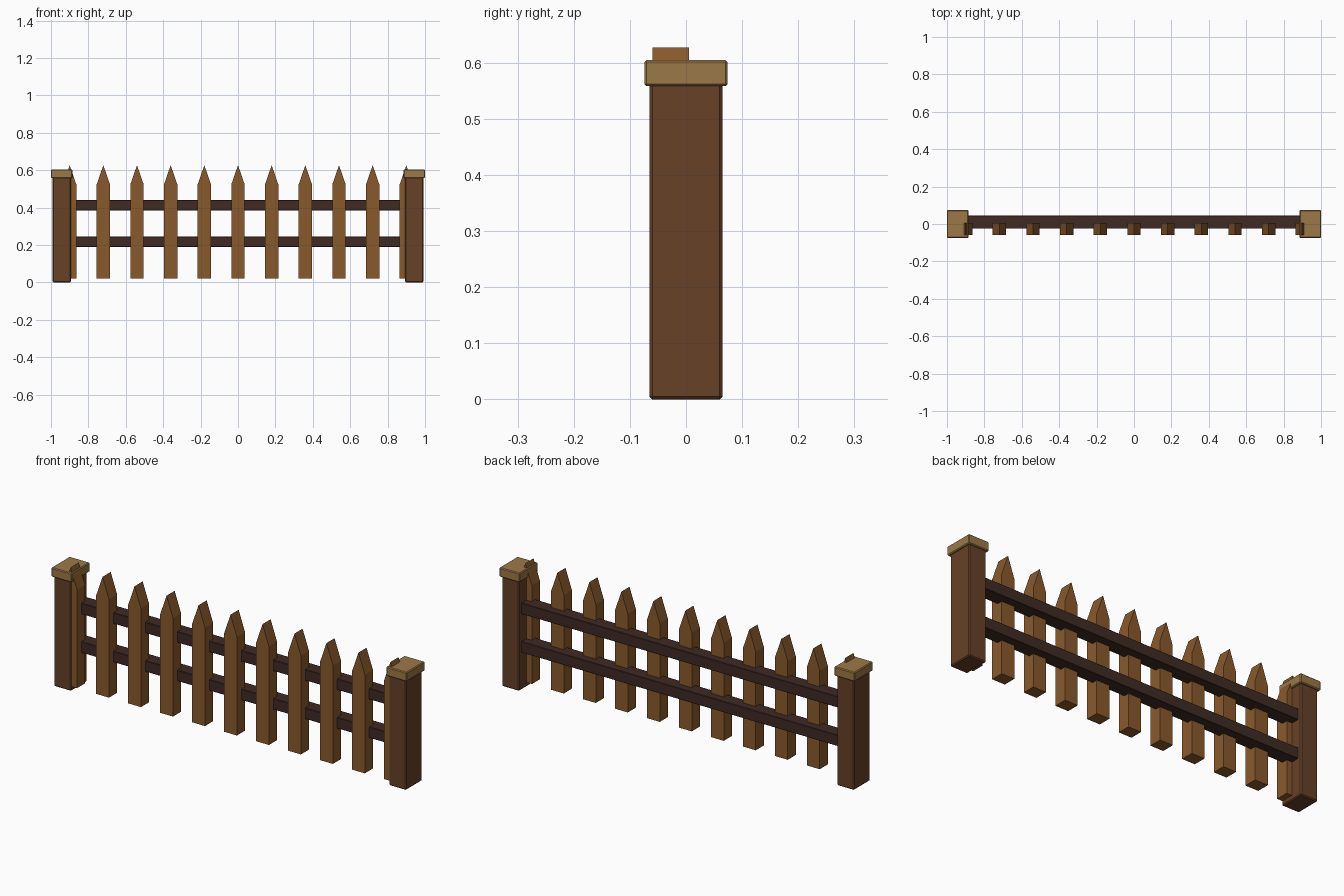
import bpy, bmesh

if "Cube" in bpy.data.objects:
    bpy.data.objects.remove(bpy.data.objects["Cube"])

def material(name, rgb):
    m = bpy.data.materials.new(name)
    m.diffuse_color = (*rgb, 1)
    m.use_nodes = True
    m.node_tree.nodes["Principled BSDF"].inputs["Base Color"].default_value = m.diffuse_color
    return m

POST = material("post_brown", (0.135, 0.053, 0.02))
CAP = material("cap_tan", (0.33, 0.19, 0.062))
PICKET = material("picket_wood", (0.25, 0.102, 0.024))
RAIL = material("rail_dark", (0.05, 0.023, 0.017))

def prism(name, profile, y0, y1, mat, bevel=0):
    """Extrude an xz profile from y0 to y1."""
    bm = bmesh.new()
    face = bm.faces.new([bm.verts.new((x, y0, z)) for x, z in profile])
    ext = bmesh.ops.extrude_face_region(bm, geom=[face])
    moved = [v for v in ext["geom"] if isinstance(v, bmesh.types.BMVert)]
    bmesh.ops.translate(bm, verts=moved, vec=(0, y1 - y0, 0))
    bmesh.ops.recalc_face_normals(bm, faces=bm.faces)
    mesh = bpy.data.meshes.new(name)
    bm.to_mesh(mesh)
    bm.free()
    obj = bpy.data.objects.new(name, mesh)
    bpy.context.collection.objects.link(obj)
    mesh.materials.append(mat)
    if bevel:
        b = obj.modifiers.new("bevel", 'BEVEL')
        b.width, b.segments = bevel, 1
    return obj

def box(name, x0, x1, y0, y1, z0, z1, mat, bevel=0):
    return prism(name, [(x0, z0), (x1, z0), (x1, z1), (x0, z1)], y0, y1, mat, bevel)

# End posts with caps
for side, cx in (("left", -0.9425), ("right", 0.9425)):
    box(f"{side}_post", cx - 0.0485, cx + 0.0485, -0.065, 0.065, 0, 0.565, POST, 0.005)
    box(f"{side}_post_cap", cx - 0.0575, cx + 0.0575, -0.074, 0.074, 0.558, 0.605, CAP, 0.004)

# Horizontal rails running between the posts
for name, z in (("lower_rail", 0.217), ("upper_rail", 0.413)):
    box(name, -0.91, 0.91, -0.025, 0.045, z - 0.028, z + 0.028, RAIL, 0.002)

# Pointed pickets on the front of the rails
for i in range(11):
    x, w = -0.9 + 0.18 * i, 0.036
    prism(f"picket_{i + 1}", [(x - w, 0.022), (x + w, 0.022), (x + w, 0.523),
                              (x, 0.627), (x - w, 0.523)], -0.06, 0.005, PICKET)
